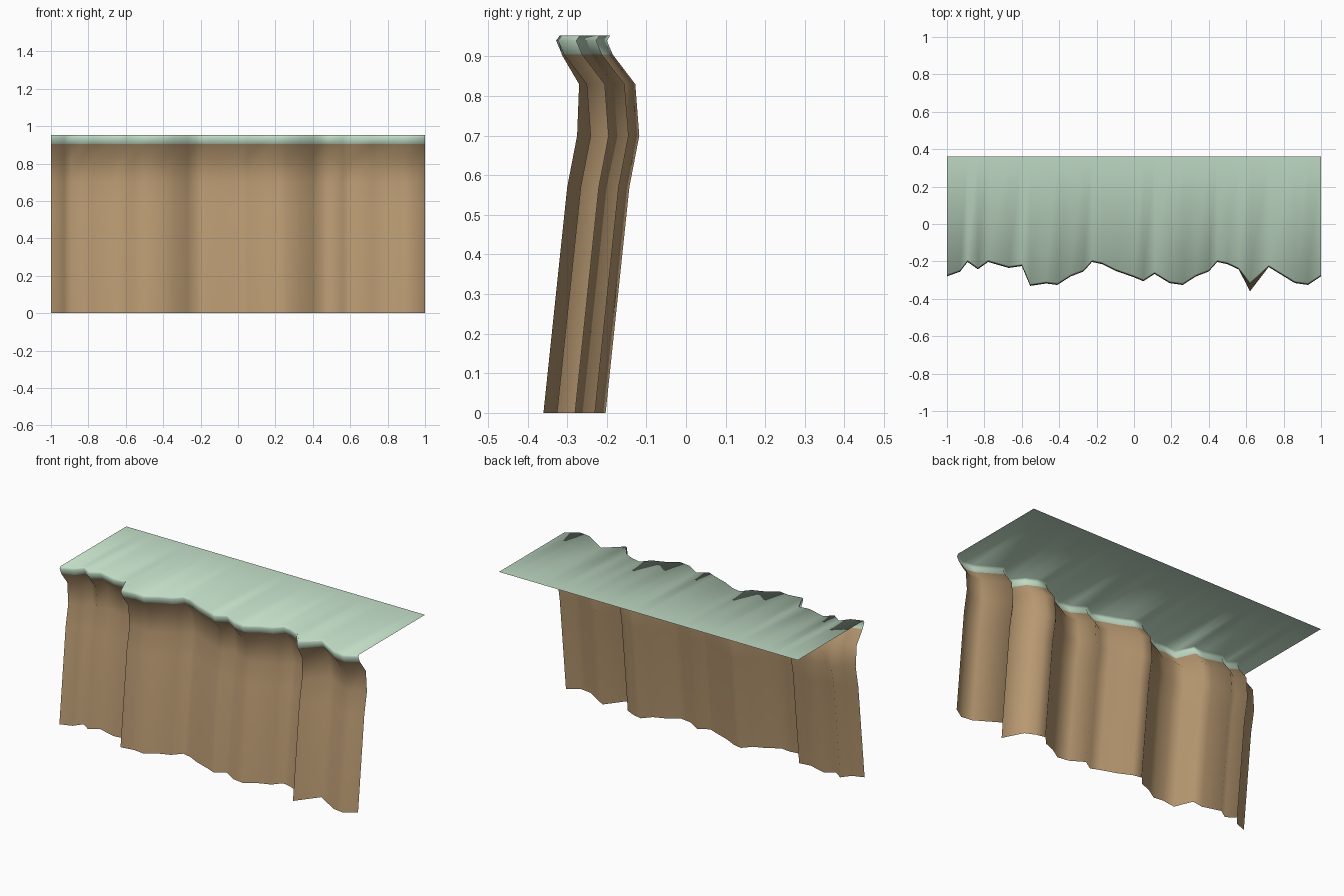
import bpy, bmesh

if "Cube" in bpy.data.objects:
    bpy.data.objects.remove(bpy.data.objects["Cube"])


def material(name, rgb):
    m = bpy.data.materials.new(name)
    m.diffuse_color = (*rgb, 1)
    m.use_nodes = True
    m.node_tree.nodes["Principled BSDF"].inputs["Base Color"].default_value = m.diffuse_color
    return m


# Outline of the cliff foot, seen from above (x, y)
OUTLINE = [(-1, -.28), (-.93, -.255), (-.89, -.203), (-.835, -.242), (-.78, -.203),
           (-.67, -.235), (-.60, -.225), (-.555, -.331), (-.47, -.318), (-.41, -.326),
           (-.34, -.281), (-.27, -.254), (-.225, -.203), (-.17, -.215), (-.10, -.25),
           (0, -.285), (.05, -.306), (.11, -.267), (.19, -.316), (.26, -.326),
           (.33, -.281), (.40, -.254), (.445, -.203), (.50, -.215), (.56, -.243),
           (.62, -.36), (.72, -.23), (.86, -.316), (.93, -.326), (1, -.28)]

# Cliff section: (y offset from foot, height, extra pull-in of the jutting rib)
SECTION = [(0, 0, 0), (.06, .57, 0), (.085, .70, 0), (.075, .83, .015),
           (.018, .905, .028), (.003, .94, .035), (.012, .953, .04)]
BACK_Y, GRASS_Z = .36, .90

brown = material("earth brown", (.49, .325, .17))
green = material("grass green", (.53, .71, .56))

# Wall, overhanging lip and flat top as one swept sheet
bm = bmesh.new()
rows = []
for dy, z, pull in SECTION:
    rows.append([bm.verts.new((x, y + dy + (pull if y < -.35 else 0), z))
                 for x, y in OUTLINE])
rows.append([bm.verts.new((x, BACK_Y, SECTION[-1][1])) for x, _ in OUTLINE])
for low, high in zip(rows, rows[1:]):
    for i in range(len(OUTLINE) - 1):
        f = bm.faces.new((low[i], low[i + 1], high[i + 1], high[i]))
        f.smooth = True
        # Grass above the lip line, bare earth below
        f.material_index = int(f.calc_center_median().z > GRASS_Z)

mesh = bpy.data.meshes.new("cliff_edge")
bm.to_mesh(mesh)
bm.free()
mesh.materials.append(brown)
mesh.materials.append(green)
cliff = bpy.data.objects.new("cliff_edge", mesh)
bpy.context.collection.objects.link(cliff)
